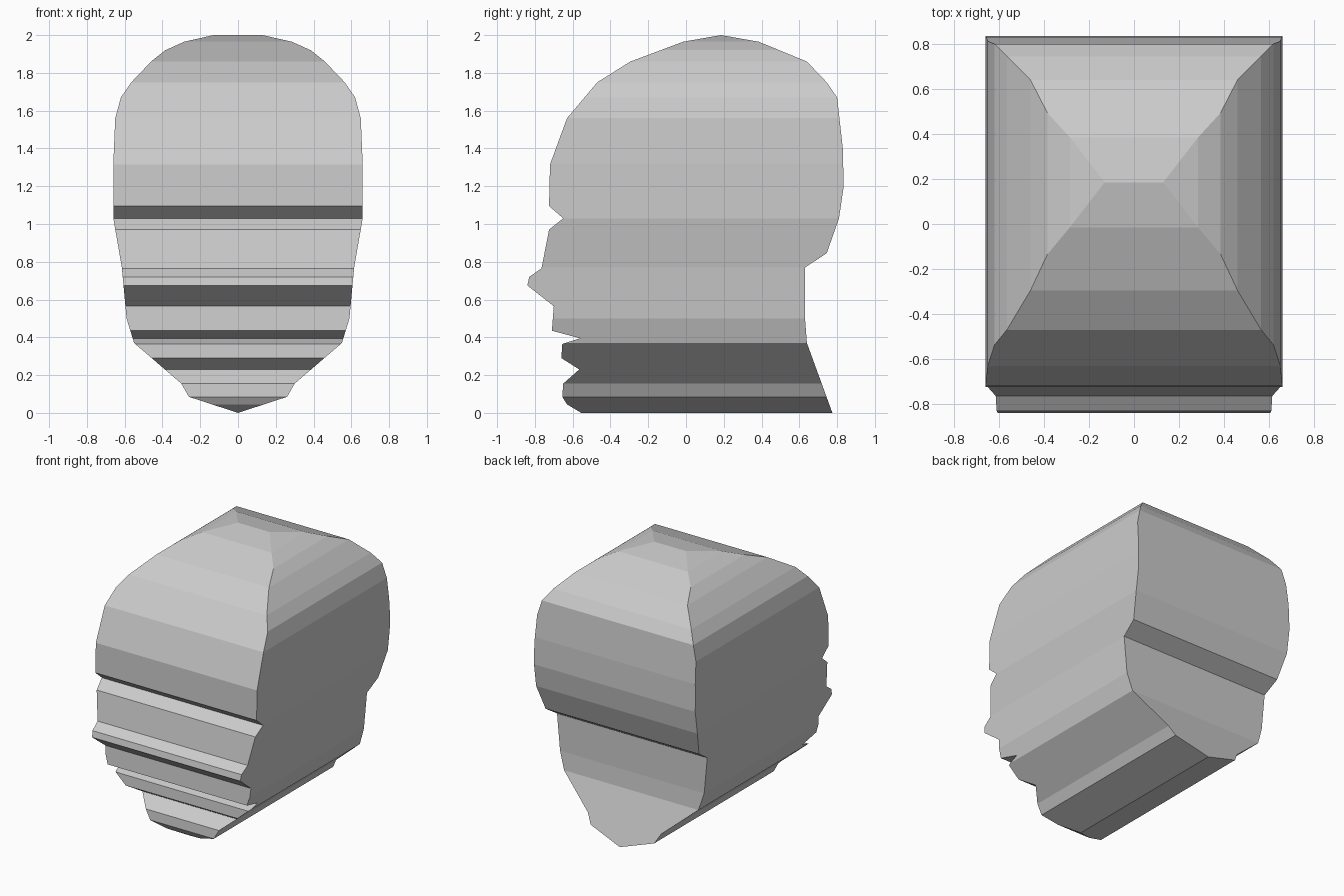
import bpy
import bmesh

if "Cube" in bpy.data.objects:
    bpy.data.objects.remove(bpy.data.objects["Cube"])

# Outlines as (z, offset) pairs
HALF_WIDTH = [(0, 0), (0.085, 0.26), (0.155, 0.30), (0.37, 0.55), (0.50, 0.59),
              (0.77, 0.615), (1.03, 0.66), (1.32, 0.66), (1.56, 0.65), (1.67, 0.62),
              (1.75, 0.565), (1.86, 0.46), (1.92, 0.385), (1.965, 0.285), (2, 0.13)]
FACE = [(0, -0.555), (0.045, -0.63), (0.085, -0.655), (0.155, -0.65), (0.23, -0.565),
        (0.29, -0.66), (0.365, -0.655), (0.395, -0.56), (0.435, -0.71), (0.565, -0.70),
        (0.675, -0.84), (0.72, -0.83), (0.765, -0.765), (0.97, -0.725), (1.03, -0.65),
        (1.095, -0.725), (1.315, -0.72), (1.56, -0.63), (1.75, -0.47), (1.86, -0.295),
        (1.965, -0.015), (2, 0.185)]
BACK = [(0, 0.775), (0.37, 0.64), (0.50, 0.63), (0.77, 0.63), (0.845, 0.745),
        (1.03, 0.81), (1.20, 0.835), (1.40, 0.83), (1.67, 0.80), (1.75, 0.745),
        (1.86, 0.64), (1.965, 0.385), (2, 0.185)]


def sample(outline, z):
    """Offset of an outline at height z."""
    for (z0, a), (z1, b) in zip(outline, outline[1:]):
        if z <= z1:
            return a + (b - a) * (z - z0) / (z1 - z0)
    return outline[-1][1]


# Head: rectangular sections lofted through every height where an outline bends
bm = bmesh.new()
rings = []
for z in sorted({p[0] for p in HALF_WIDTH + FACE + BACK}):
    w, front, back = (sample(o, z) for o in (HALF_WIDTH, FACE, BACK))
    corners = [(-w, front), (w, front), (w, back), (-w, back)]
    rings.append([bm.verts.new((x, y, z)) for x, y in corners])
for low, high in zip(rings, rings[1:]):
    for i in range(4):
        j = (i + 1) % 4
        bm.faces.new((low[i], low[j], high[j], high[i]))

# Close the chin keel and crown ridge, then clean up flat walls
bmesh.ops.remove_doubles(bm, verts=bm.verts[:], dist=0.0005)
bmesh.ops.dissolve_limit(bm, angle_limit=0.002, verts=bm.verts[:], edges=bm.edges[:])
bmesh.ops.recalc_face_normals(bm, faces=bm.faces[:])

mesh = bpy.data.meshes.new("head")
bm.to_mesh(mesh)
bm.free()
head = bpy.data.objects.new("head", mesh)
bpy.context.collection.objects.link(head)

# Plain grey finish
grey = bpy.data.materials.new("light_grey")
grey.diffuse_color = (0.6, 0.6, 0.6, 1)
grey.use_nodes = True
grey.node_tree.nodes["Principled BSDF"].inputs["Base Color"].default_value = grey.diffuse_color
mesh.materials.append(grey)
